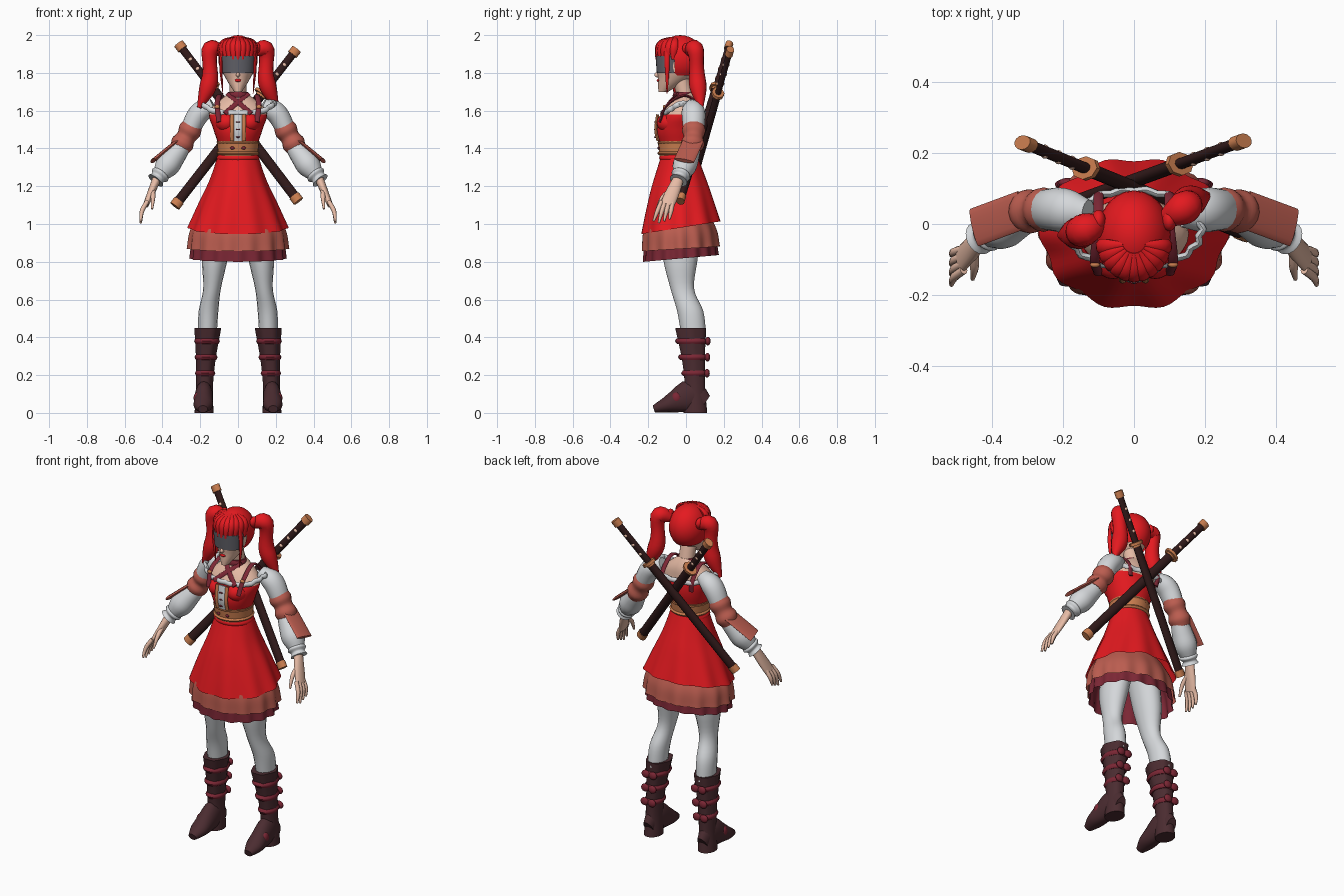
import bpy, bmesh, math
from mathutils import Vector, Matrix

default_cube = bpy.data.objects.get("Cube")
if default_cube:
    bpy.data.objects.remove(default_cube, do_unlink=True)


def material(name, *rgb):
    new = bpy.data.materials.new(name)
    new.use_nodes = True
    new.diffuse_color = (*rgb, 1)
    new.node_tree.nodes["Principled BSDF"].inputs["Base Color"].default_value = (*rgb, 1)
    return new


RED = material("bright red", .78, .01, .014)
PINK = material("dusty rose", .5, .11, .08)
MAROON = material("maroon", .2, .02, .035)
BROWN = material("dark boot brown", .07, .025, .03)
WHITE = material("pale grey cloth", .66, .68, .7)
SKIN = material("skin", .8, .5, .38)
TAN = material("copper tan", .6, .21, .08)
DARK = material("scabbard black", .03, .01, .01)
GREY = material("blindfold grey", .12, .12, .14)
X, Y, Z = Vector((1, 0, 0)), Vector((0, 1, 0)), Vector((0, 0, 1))
parts = []


def finish(name, bm, mat):
    bmesh.ops.recalc_face_normals(bm, faces=bm.faces)
    mesh = bpy.data.meshes.new(name)
    bm.to_mesh(mesh)
    bm.free()
    mesh.materials.append(mat)
    obj = bpy.data.objects.new(name, mesh)
    bpy.context.collection.objects.link(obj)
    parts.append(obj)
    return obj


def curve(keys, f):
    """Smooth value at fraction f of evenly spaced keys; a plain number is constant."""
    if isinstance(keys, (int, float)):
        return keys
    last = len(keys) - 1
    i = min(int(f * last), last - 1)
    t = f * last - i
    b, c = keys[i], keys[i + 1]
    a = keys[i - 1] if i > 0 else b * 2 - c
    d = keys[i + 2] if i + 2 <= last else c * 2 - b
    return (b + (c - a) * (t / 2) + (a * 2 - b * 5 + c * 4 - d) * (t * t / 2)
            + (b * 3 - a - c * 3 + d) * (t ** 3 / 2))


def sweep(name, mat, path, wide, deep=1, sides=16, steps=12, ref=Y, flat=False,
          closed=False, cap=True, wave=0, lobes=0, tilt=0, side=1):
    """Ellipses along a path; deep is a ratio of wide, flat keeps rings level."""
    path = [Vector(p) for p in path]
    if closed:
        steps = len(path) - 1
    points = [curve(path, i / steps) for i in range(steps + 1)]
    bm, rings = bmesh.new(), []
    for i, p in enumerate(points):
        f = i / steps
        u, v = X, Y
        if not flat:
            after = points[(i + 1) % len(points)] if closed else points[min(i + 1, steps)]
            before = points[i - 1] if closed else points[max(i - 1, 0)]
            along = (after - before).normalized()
            u = along.cross(ref).normalized()
            v = u.cross(along)
        ring = []
        for j in range(sides):
            a = math.tau * j / sides
            r = curve(wide, f) * (1 + wave * f * math.cos(lobes * a))
            q = p + u * (r * math.cos(a)) + v * (r * curve(deep, f) * math.sin(a))
            q.z += tilt * f * f * q.y
            q.x *= side
            ring.append(bm.verts.new(q))
        rings.append(ring)
    pairs = list(zip(rings, rings[1:]))
    if closed:
        pairs.append((rings[-1], rings[0]))
    elif cap:
        bm.faces.new(rings[0])
        bm.faces.new(rings[-1])
    for lower, upper in pairs:
        for j in range(sides):
            k = (j + 1) % sides
            bm.faces.new((lower[j], lower[k], upper[k], upper[j]))
    return finish(name, bm, mat)


def band(name, mat, x, y, z, wide, deep, height=.03, side=1):
    """Bulging strap around an upright body part."""
    half = height / 2
    return sweep(name, mat, [(x, y, z - half), (x, y, z + half)], (wide, wide + .008, wide),
                 deep, sides=24, steps=4, flat=True, side=side)


def ball(name, mat, loc, size, cut=None):
    bm = bmesh.new()
    bmesh.ops.create_uvsphere(bm, u_segments=24, v_segments=16, radius=1,
                              matrix=Matrix.Translation(loc) @ Matrix.Diagonal((*size, 1)))
    if cut:
        gone = [face for face in bm.faces if cut(face.calc_center_median())]
        bmesh.ops.delete(bm, geom=gone, context='FACES')
    return finish(name, bm, mat)


# Head, face and blindfold
sweep("head", SKIN, [(0, -.12, 1.7), (0, -.05, 1.8), (0, -.035, 1.96)], (.02, .06, .088, .05),
      1.3, sides=28, flat=True)
sweep("blindfold", GREY, [(0, -.085, 1.8), (0, -.085, 1.89)], (.084, .092), .83,
      sides=28, steps=4, flat=True)
ball("nose", SKIN, (0, -.15, 1.79), (.01, .018, .014))
ball("lips", RED, (0, -.145, 1.76), (.017, .01, .008))
sweep("neck", SKIN, [(0, .01, 1.62), (0, -.03, 1.78)], .045, flat=True)

# Hair: cap, fringe, side locks and two swinging tails
ball("hair_cap", RED, (0, -.03, 1.875), (.104, .125, .125),
     lambda c: c.z < 1.79 or (c.y < -.07 and c.z < 1.91))
for i in range(-5, 6):
    s, c = math.sin(i / 4), math.cos(i / 4)
    sweep("fringe_lock", RED, [(.03 * s, -.05 - .03 * c, 1.985), (.09 * s, -.03 - .11 * c, 1.95),
                               (.1 * s, -.03 - .128 * c, 1.87)], (.01, .022, .023, .006), .7,
          sides=8, ref=Vector((s, -c, 0)))
for s, swing in ((1, 1), (-1, -.4)):
    sweep("hair_tail", RED, [(.08, .01, 1.91), (.148, .05 * swing, 1.92), (.15, .06 * swing, 1.76),
                             (.205, .08 * swing, 1.615)], (.02, .046, .038, .045, .012),
          steps=20, side=s)
    ball("hair_tie", RED, (s * .1, .01, 1.93), (.02, .03, .03))
    sweep("side_lock", RED, [(.08, -.1, 1.93), (.09, -.1, 1.83), (.08, -.1, 1.69)],
          (.012, .009, .002), 1.4, sides=8, side=s)

# Torso: red bodice below bare shoulders
torso = sweep("torso", RED, [(0, -.03, 1.3), (0, -.04, 1.5), (0, 0, 1.7)],
              (.11, .1, .13, .15, .04), (.85, .95, .9, .62, .9), sides=28, steps=20, flat=True)
torso.data.materials.append(SKIN)
for face in torso.data.polygons:
    face.material_index = int(face.center.z > 1.575)

# Belt, bodice front and straps
sweep("waist_belt", TAN, [(0, -.04, 1.36), (0, -.04, 1.44)], (.104, .113), .97,
      sides=28, steps=4, flat=True)
for z in (1.375, 1.43):
    band("belt_edge", TAN, 0, -.04, z, .106, .98, height=.02)
band("skirt_waistband", RED, 0, -.04, 1.35, .106, .9)
front = [(-.148, 1.44), (-.16, 1.5), (-.15, 1.58)]
sweep("front_panel", WHITE, [(0, y, z) for y, z in front], .006, 4, sides=8, ref=X)
for i in range(3):
    ball("panel_button", MAROON, (0, -.163, 1.46 + .04 * i), (.012, .006, .004))
for s in (1, -1):
    ball("bust", RED, (s * .06, -.085, 1.537), (.06, .07, .055))
    sweep("panel_edge", TAN, [(.032, y, z) for y, z in front], .008, 1.3, sides=8, ref=X, side=s)
    ball("belt_lace", MAROON, (s * .03, -.145, 1.402), (.012, .006, .008))
    sweep("shoulder_strap", MAROON, [(.1, -.14, 1.54), (.11, -.1, 1.63), (.1, 0, 1.68), (.1, .08, 1.61),
                                     (.09, .08, 1.54)], .007, 2, sides=8, steps=20, ref=X, side=s)
    ball("strap_buckle", TAN, (s * .11, -.115, 1.62), (.014, .008, .01))
    sweep("neck_cross_strap", MAROON, [(.055, -.045, 1.69), (0, -.09, 1.645), (-.07, -.13, 1.585)],
          .006, 2.3, sides=8, ref=X, side=s)
band("choker", MAROON, 0, -.015, 1.68, .053, .92, height=.04)

# Off-shoulder ruffle
ruffle = []
for i in range(72):
    a = math.tau * i / 72
    c, s, pleat = math.cos(a), math.sin(a), 1 + .03 * math.cos(a * 18)
    ruffle.append((.19 * pleat * c, -.015 + .11 * pleat * s, 1.588 + .05 * c ** 4))
sweep("shoulder_ruffle", WHITE, ruffle, .01, 1.5, sides=8, ref=Z, closed=True)

# Skirt layers with fluted, slanting hems
for name, mat, top, hem, wide, deep, lobes, tilt in (
        ("skirt", RED, 1.365, .985, (.106, .147, .205, .26), (.9, .95, .87, .81), 10, .16),
        ("middle_frill", PINK, 1.06, .87, (.2, .25, .263), .78, 14, .06),
        ("bottom_frill", MAROON, 1.06, .82, (.19, .235, .25), .78, 16, .09)):
    sweep(name, mat, [(0, -.035, top), (0, -.027, hem)], wide, deep, sides=lobes * 8,
          flat=True, cap=False, wave=.033, lobes=lobes, tilt=tilt)

for s in (1, -1):
    # Legs and boots
    sweep("leg", WHITE, [(.08, -.03, 1.05), (.12, -.03, .83), (.137, -.02, .66), (.156, .022, .54),
                         (.162, .04, .42)], (.08, .07, .047, .052, .05), 1.33, steps=20,
          flat=True, side=s)
    sweep("boot_foot", BROWN, [(.18, .1, .05), (.18, .03, .088), (.182, -.05, .062), (.185, -.11, .04),
                               (.186, -.17, .02)], (.03, .046, .05, .05, .025),
          (1.6, 1.9, 1.25, .8, .8), ref=Z, side=s)
    sweep("boot_shaft", BROWN, [(.18, .05, 0), (.175, .045, .2), (.16, .025, .45)],
          (.05, .044, .05, .068), 1.25, sides=24, flat=True, wave=.05, lobes=6, side=s)
    ball("boot_patch", MAROON, (s * .213, -.05, .078), (.022, .028, .032))
    for i in range(3):
        x, y, z, wide = .174 - .005 * i, .044 - .007 * i, .21 + .085 * i, .046 + .007 * i
        band("boot_strap", MAROON, x, y, z, wide, 1.3, side=s)
        for d in (1, -1):
            ball("boot_bow", MAROON, (s * x + d * .024, y + wide * 1.3 + .008, z), (.025, .014, .023))

    # Sleeves and arm guards
    sweep("upper_sleeve", WHITE, [(.13, .03, 1.63), (.21, .04, 1.58), (.27, .04, 1.46)],
          (.035, .055, .055, .045), 1.1, side=s)
    sweep("elbow_guard", PINK, [(.235, .04, 1.53), (.275, .04, 1.46), (.315, .03, 1.39)],
          (.05, .061, .051, .061, .047), 1.03, steps=16, side=s)
    sweep("forearm_plate", PINK, [(.315, .04, 1.445), (.45, -.01, 1.335)], .011, 5, side=s)
    sweep("forearm_sleeve", WHITE, [(.29, .035, 1.42), (.42, -.03, 1.25)],
          (.046, .058, .064, .036), side=s)
    sweep("sleeve_cuff", WHITE, [(.4, -.02, 1.275), (.436, -.04, 1.23)],
          (.036, .052, .038, .048), sides=20, side=s)

    # Hands
    sweep("palm", SKIN, [(.425, -.035, 1.25), (.488, -.1, 1.1)], (.024, .02, .015),
          (1.1, 1.8, 2.5), side=s)
    for i in range(4):
        spread = (i - 1.5) * .02
        sweep("finger", SKIN, [(.48, -.1 + spread, 1.12), (.508, -.115 + spread * 1.2, 1.07),
                               (.515, -.13 + spread * 1.4, 1.005 + .01 * abs(i - 1))],
              (.012, .012, .006), sides=8, steps=6, side=s)
    sweep("thumb", SKIN, [(.45, -.08, 1.18), (.45, -.125, 1.14), (.455, -.155, 1.08)],
          (.013, .012, .006), sides=8, steps=6, side=s)


# Crossed swords on the back
def sword(start, end):
    start, end = Vector(start), Vector(end)

    def piece(name, mat, near, far, wide, sides=12):
        sweep(name, mat, [start.lerp(end, near), start.lerp(end, far)], wide, .75, sides, steps=1)

    piece("sword_pommel", TAN, 0, .035, .028)
    piece("sword_grip", DARK, .03, .28, .021)
    piece("sword_guard", TAN, .275, .29, .045, sides=8)
    piece("sword_collar", TAN, .28, .3, .028)
    piece("scabbard", DARK, .295, .97, .026)
    piece("scabbard_tip", TAN, .965, 1, .03)
    for i in range(3):
        ball("grip_diamond", SKIN, start.lerp(end, .1 + .06 * i), (.014, .02, .014))


sword((-.315, .23, 1.955), (.32, -.03, 1.12))
sword((.31, .235, 1.925), (-.335, 0, 1.095))

# Smooth shading with crisp edges
bpy.ops.object.select_all(action='DESELECT')
for obj in parts:
    obj.select_set(True)
bpy.context.view_layer.objects.active = parts[0]
bpy.ops.object.shade_smooth_by_angle(angle=math.radians(50))
